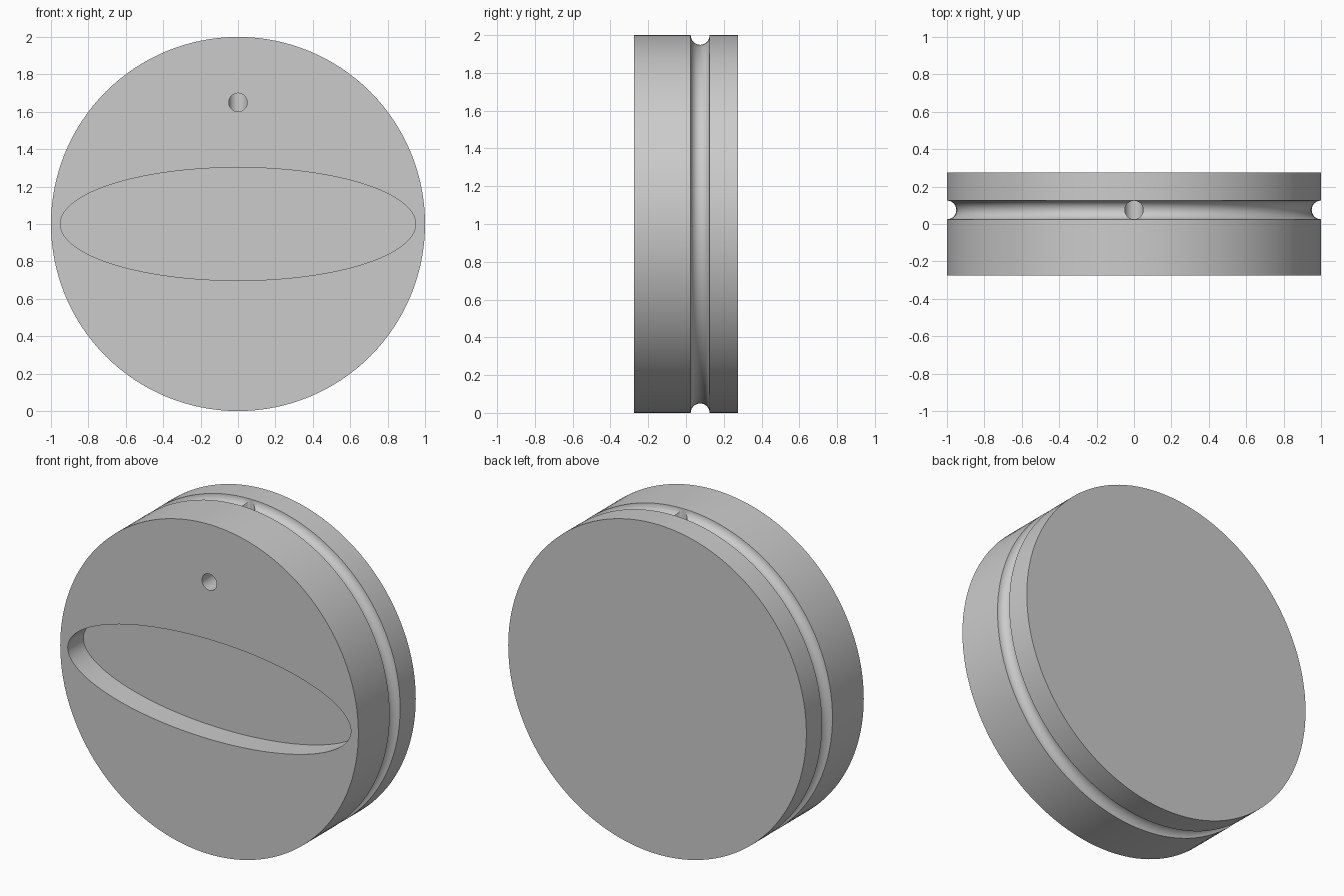
import bpy
import bmesh
from math import sin, cos, pi

RADIUS, HALF = 1.0, 0.275          # disc radius and half thickness
GROOVE_Y, GROOVE_R = 0.075, 0.05   # rim groove position and size
HOLE_Z, HOLE_R = 1.65, 0.0495      # cord hole height and size

old = bpy.data.objects.get("Cube")
if old:
    bpy.data.objects.remove(old, do_unlink=True)

grey = bpy.data.materials.new("plain_grey")
grey.use_nodes = True
grey.diffuse_color = (0.6, 0.6, 0.6, 1)
grey.node_tree.nodes["Principled BSDF"].inputs["Base Color"].default_value = (0.6, 0.6, 0.6, 1)


def circle(n):
    return [(cos(2 * pi * i / n), sin(2 * pi * i / n)) for i in range(n)]


def loft(name, rings):
    """Closed solid skinned through equal-sized rings, capped at both ends."""
    bm = bmesh.new()
    loops = [[bm.verts.new(p) for p in ring] for ring in rings]
    n = len(loops[0])
    for a, b in zip(loops, loops[1:]):
        for i in range(n):
            j = (i + 1) % n
            bm.faces.new((a[i], a[j], b[j], b[i]))
    bm.faces.new(loops[0])
    bm.faces.new(loops[-1])
    bmesh.ops.recalc_face_normals(bm, faces=bm.faces)
    mesh = bpy.data.meshes.new(name)
    bm.to_mesh(mesh)
    bm.free()
    mesh.materials.append(grey)
    obj = bpy.data.objects.new(name, mesh)
    bpy.context.collection.objects.link(obj)
    return obj


# Disc with a half-round groove turned into its rim
steps = 16
groove = [(RADIUS - GROOVE_R * sin(pi * k / steps), GROOVE_Y - GROOVE_R * cos(pi * k / steps))
          for k in range(steps + 1)]
profile = [(RADIUS, -HALF)] + groove + [(RADIUS, HALF)]
disc = loft("grooved_disc", [[(r * c, y, 1 + r * s) for c, s in circle(128)]
                             for r, y in profile])

# Shallow oval pocket in the front face
pocket = loft("oval_pocket_cutter", [[(0.95 * c, y, 1 + 0.302 * s) for c, s in circle(128)]
                                     for y in (-0.4, -HALF + 0.15)])

# Cord hole: runs in from the front, then turns up into the groove
ring = [(HOLE_R * c, HOLE_R * s) for c, s in circle(32)]
cord_hole = loft("cord_hole_cutter", [
    [(u, -0.4, HOLE_Z + v) for u, v in ring],
    [(u, GROOVE_Y - v, HOLE_Z + v) for u, v in ring],
    [(u, GROOVE_Y - v, 2.1) for u, v in ring]])

bpy.ops.object.select_all(action='DESELECT')
disc.select_set(True)
bpy.context.view_layer.objects.active = disc
for cutter in (pocket, cord_hole):
    cutter.hide_render = True
    mod = disc.modifiers.new(cutter.name, 'BOOLEAN')
    mod.operation = 'DIFFERENCE'
    mod.solver = 'EXACT'
    mod.object = cutter
    bpy.ops.object.modifier_apply(modifier=mod.name)
    bpy.data.objects.remove(cutter, do_unlink=True)

bpy.ops.object.shade_smooth_by_angle(angle=pi / 6)
